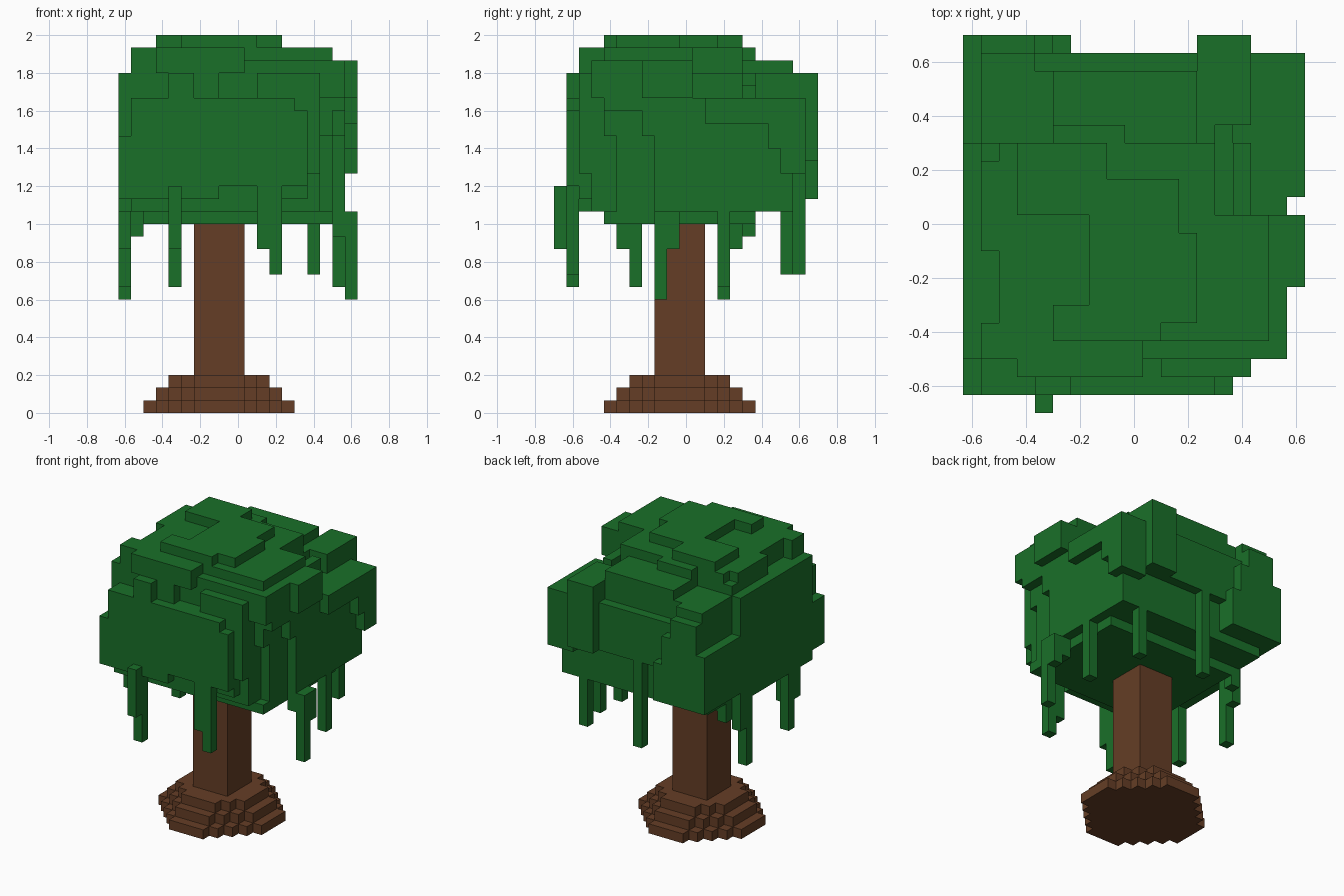
import bpy, bmesh

U = 15.0                 # voxels per unit
OX, OY = 9.5, 10.5       # grid origin in voxels


def boxes(cells, rows):
    """Fill voxel boxes given as x0, x1, y0, y1, z0, z1."""
    for x0, x1, y0, y1, z0, z1 in rows:
        cells.update((x, y, z) for x in range(x0, x1)
                     for y in range(y0, y1) for z in range(z0, z1))


def voxel_object(name, cells, color):
    """Build only the exposed faces of a voxel set."""
    bm = bmesh.new()
    verts = {}

    def vert(p):
        if p not in verts:
            verts[p] = bm.verts.new(((p[0] - OX) / U, (p[1] - OY) / U, p[2] / U))
        return verts[p]

    for c in sorted(cells):
        for axis in range(3):
            for side in (0, 1):
                n = list(c)
                n[axis] += 2 * side - 1
                if tuple(n) in cells:
                    continue
                quad = []
                for a, b in ((0, 0), (1, 0), (1, 1), (0, 1)):
                    p = list(c)
                    p[axis] += side
                    p[(axis + 1) % 3] += a
                    p[(axis + 2) % 3] += b
                    quad.append(vert(tuple(p)))
                bm.faces.new(quad if side else quad[::-1])
    me = bpy.data.meshes.new(name)
    bm.to_mesh(me)
    bm.free()
    ob = bpy.data.objects.new(name, me)
    bpy.context.collection.objects.link(ob)
    mat = bpy.data.materials.new(name + "_color")
    mat.diffuse_color = (*color, 1)
    me.materials.append(mat)


# Trunk with stepped octagonal root flare
trunk = set()
boxes(trunk, [(6, 10, 8, 12, 0, 15)])
for z, r in enumerate((6, 5, 4)):
    trunk.update((x, y, z) for x in range(8 - r, 8 + r) for y in range(10 - r, 10 + r)
                 if abs(x - 7.5) + abs(y - 9.5) <= r + 1)
voxel_object("trunk", trunk, (0.130, 0.048, 0.019))

leaves = set()
# Crown core and underside
boxes(leaves, [
    (1, 14, 3, 19, 16, 27), (14, 16, 3, 11, 16, 28), (14, 16, 11, 19, 16, 25),
    (2, 17, 4, 16, 15, 16), (13, 15, 11, 16, 25, 26), (15, 16, 11, 15, 25, 27),
    (16, 18, 11, 20, 19, 25)])
# Stepped top layers
boxes(leaves, [
    (3, 10, 2, 11, 27, 29), (1, 3, 3, 5, 27, 29), (2, 3, 5, 9, 27, 29),
    (1, 3, 9, 15, 27, 29), (3, 14, 4, 15, 27, 29), (14, 17, 4, 11, 27, 29),
    (5, 9, 15, 16, 27, 29), (10, 18, 3, 4, 25, 28), (5, 13, 15, 19, 25, 28),
    (3, 8, 11, 15, 29, 30), (7, 12, 6, 13, 29, 30), (5, 11, 4, 6, 29, 30),
    (11, 13, 5, 10, 29, 30)])
leaves.discard((1, 14, 28))
# Front panels
boxes(leaves, [
    (1, 11, 2, 3, 16, 25), (4, 8, 2, 3, 25, 27), (11, 16, 2, 3, 19, 27),
    (11, 15, 2, 3, 17, 19), (1, 8, 1, 2, 17, 25), (8, 14, 1, 2, 18, 25),
    (14, 15, 1, 2, 18, 24), (4, 6, 1, 2, 25, 27), (0, 1, 1, 3, 17, 22)])
# Right side panels
boxes(leaves, [
    (16, 17, 5, 19, 16, 24), (16, 17, 4, 19, 22, 25), (16, 17, 3, 11, 25, 28),
    (17, 18, 8, 19, 16, 22), (17, 18, 7, 19, 22, 24), (17, 18, 4, 19, 24, 25),
    (17, 18, 3, 11, 25, 28), (18, 19, 7, 11, 25, 28), (18, 19, 12, 20, 23, 25),
    (18, 19, 17, 20, 21, 23), (18, 19, 18, 20, 19, 21)])
# Back and left panels
boxes(leaves, [
    (13, 16, 16, 21, 20, 27), (4, 14, 19, 20, 20, 25), (1, 4, 15, 20, 17, 27),
    (4, 5, 15, 19, 17, 27), (1, 4, 20, 21, 17, 26), (4, 5, 19, 21, 17, 24),
    (5, 6, 19, 21, 17, 21), (0, 1, 15, 21, 17, 23), (0, 1, 3, 15, 16, 27)])
# Hanging vines
boxes(leaves, [
    (4, 5, 0, 1, 13, 18), (4, 5, 1, 2, 10, 17), (12, 13, 1, 2, 11, 18),
    (11, 12, 1, 2, 13, 18), (18, 19, 8, 9, 9, 16), (18, 19, 9, 10, 13, 16),
    (17, 18, 8, 10, 14, 16), (17, 18, 13, 14, 10, 16), (15, 16, 18, 19, 11, 16),
    (8, 9, 19, 20, 11, 20), (0, 1, 13, 14, 9, 16), (0, 1, 14, 15, 13, 16),
    (1, 2, 15, 16, 14, 16), (0, 1, 6, 7, 10, 16), (0, 1, 5, 6, 13, 16)])
voxel_object("leaves", leaves, (0.010, 0.162, 0.022))
